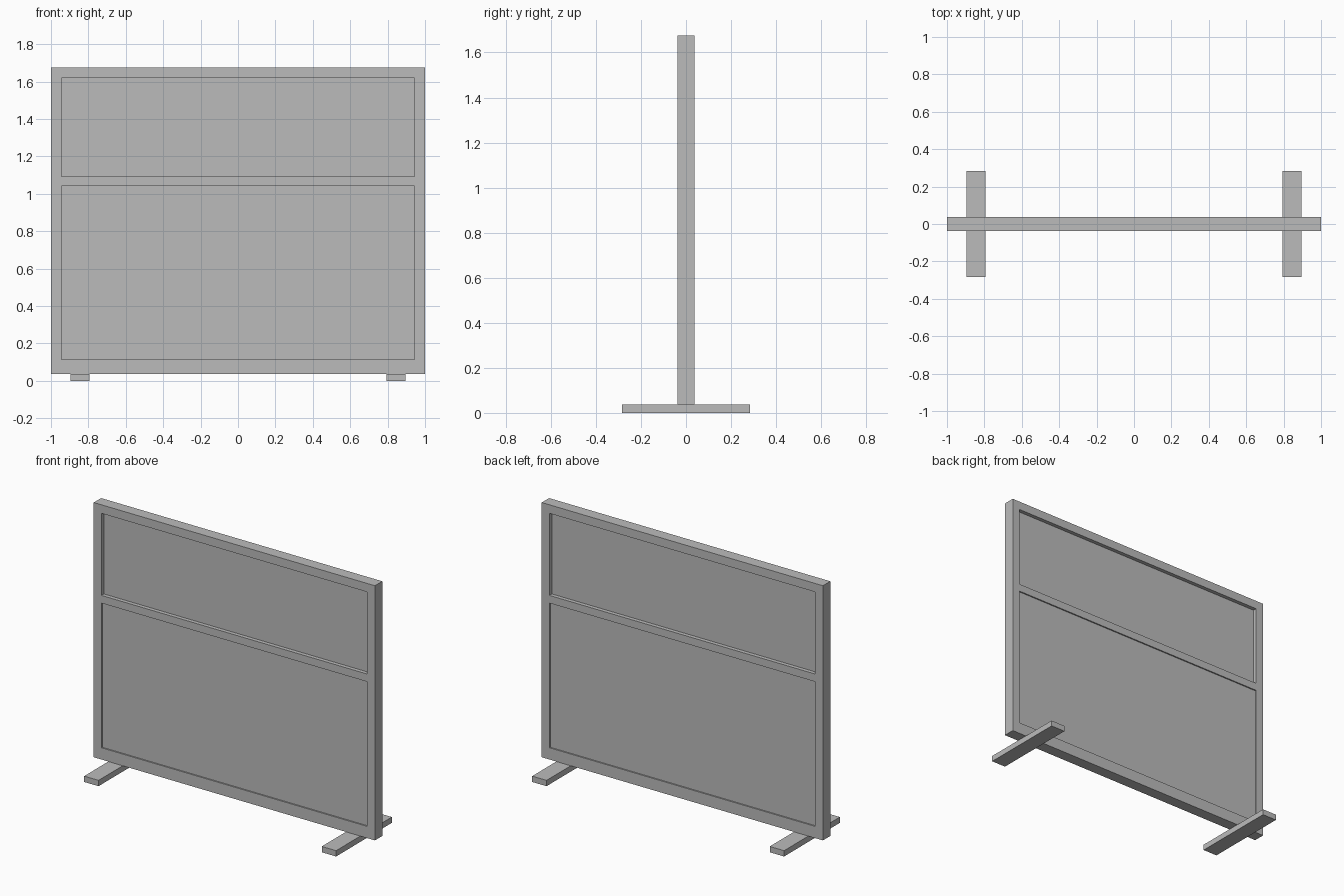
import bpy
import bmesh

if "Cube" in bpy.data.objects:
    bpy.data.objects.remove(bpy.data.objects["Cube"], do_unlink=True)

# Single painted finish
grey = bpy.data.materials.new("plain_grey")
grey.use_nodes = True
colour = (0.5, 0.5, 0.5, 1)
grey.diffuse_color = colour
grey.node_tree.nodes["Principled BSDF"].inputs["Base Color"].default_value = colour


def box(name, x, y, z):
    """Box spanning the (low, high) pair on each axis."""
    mesh = bpy.data.meshes.new(name)
    bm = bmesh.new()
    bmesh.ops.create_cube(bm, size=1)
    for v in bm.verts:
        v.co = [low + (c + 0.5) * (high - low)
                for c, (low, high) in zip(v.co, (x, y, z))]
    bm.to_mesh(mesh)
    bm.free()
    mesh.materials.append(grey)
    obj = bpy.data.objects.new(name, mesh)
    bpy.context.collection.objects.link(obj)
    return obj


def span(half):
    return (-half, half)


# Key dimensions
half_width, half_depth = 1.0, 0.0375
inner = 0.945
base, top = 0.0375, 1.675
window = (1.0925, 1.62)
panel = (0.113, 1.043)

# Frame: a solid slab with two openings cut through it
frame = box("frame", span(half_width), span(half_depth), (base, top))
for name, opening in (("window_cutter", window), ("panel_cutter", panel)):
    cutter = box(name, span(inner), span(0.2), opening)
    cutter.hide_render = True
    cutter.hide_viewport = True
    cutter.display_type = 'WIRE'
    cut = frame.modifiers.new(name, 'BOOLEAN')
    cut.operation = 'DIFFERENCE'
    cut.solver = 'EXACT'
    cut.object = cutter

# Infill: deeply recessed upper pane, nearly flush lower panel
box("upper_pane", span(inner), span(0.0125), window)
box("lower_panel", span(inner), span(0.029), panel)

# Flat feet running front to back
for side, sign in (("left", 1), ("right", -1)):
    box(side + "_foot", sorted((sign * 0.794, sign * 0.896)),
        span(0.283), (0, base))
